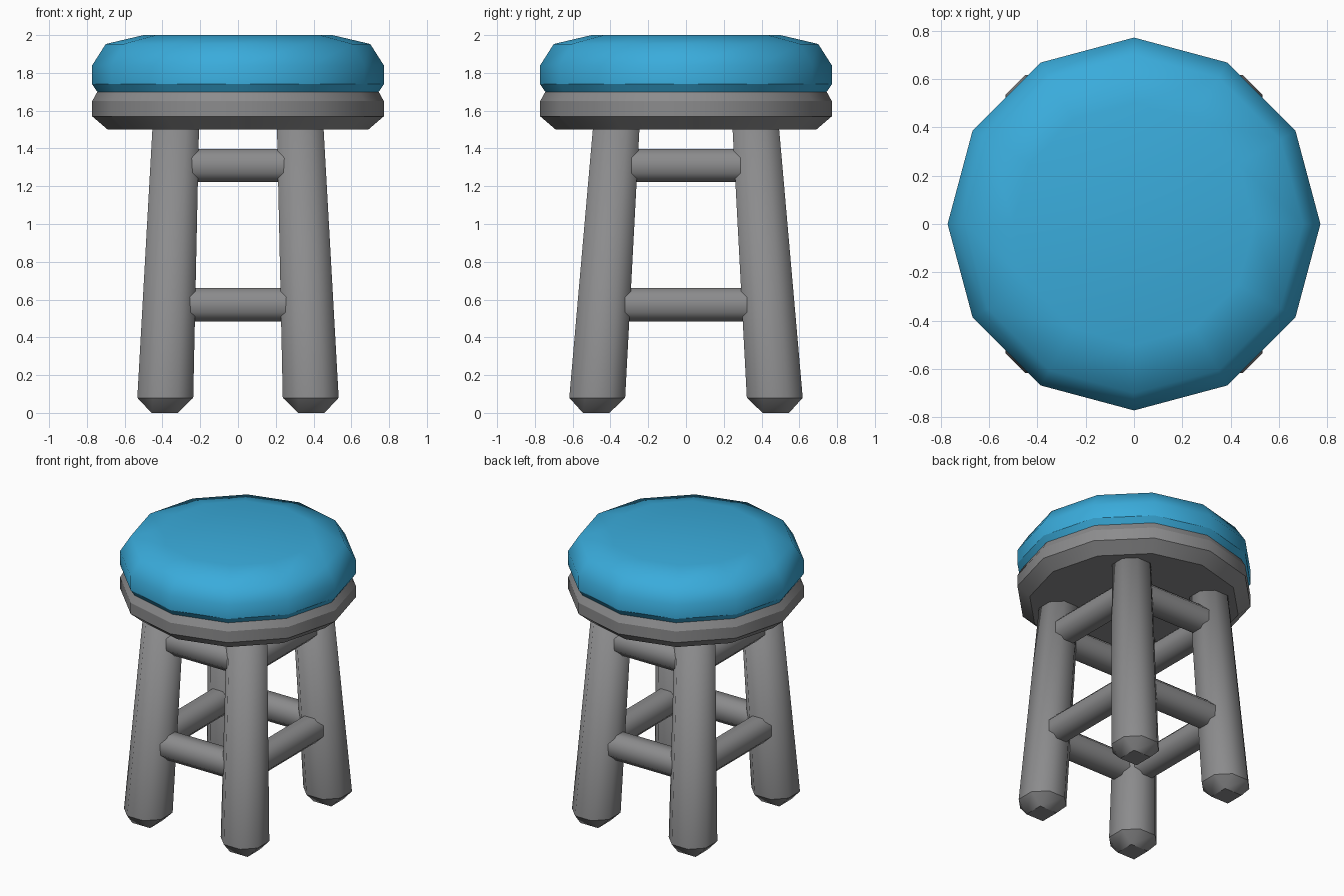
import bpy, bmesh, math
from mathutils import Vector

if "Cube" in bpy.data.objects:
    bpy.data.objects.remove(bpy.data.objects["Cube"])


def material(name, col):
    m = bpy.data.materials.new(name)
    m.diffuse_color = (*col, 1)
    m.use_nodes = True
    m.node_tree.nodes["Principled BSDF"].inputs["Base Color"].default_value = m.diffuse_color
    return m


BLUE = material("cushion blue", (0.042, 0.41, 0.71))
GREY = material("frame grey", (0.26, 0.26, 0.265))


def loft(name, rings, mat, sharp_rings=()):
    """Skin a list of equal-length point rings, cap both ends, smooth the sides."""
    bm = bmesh.new()
    loops = [[bm.verts.new(p) for p in r] for r in rings]
    n = len(rings[0])
    for a, b in zip(loops, loops[1:]):
        for i in range(n):
            j = (i + 1) % n
            bm.faces.new((a[i], a[j], b[j], b[i])).smooth = True
    bm.faces.new(loops[0][::-1]).smooth = True
    bm.faces.new(loops[-1]).smooth = True
    for k in sharp_rings:
        for i in range(n):
            bm.edges.get((loops[k][i], loops[k][(i + 1) % n])).smooth = False
    bmesh.ops.remove_doubles(bm, verts=bm.verts[:], dist=0.0005)
    bmesh.ops.recalc_face_normals(bm, faces=bm.faces[:])
    me = bpy.data.meshes.new(name)
    bm.to_mesh(me)
    bm.free()
    me.materials.append(mat)
    ob = bpy.data.objects.new(name, me)
    bpy.context.collection.objects.link(ob)
    return ob


def disc(r, z, n=12):
    return [Vector((r * math.cos(i * math.tau / n), r * math.sin(i * math.tau / n), z))
            for i in range(n)]


def octagon(h, f):
    """Square of half size h with corners cut so the flats have half length f."""
    return [(h, -f), (h, f), (f, h), (-f, h), (-h, f), (-h, -f), (-f, -h), (f, -h)]


# Seat cushion and seat base
loft("seat_cushion", [disc(r, z) for r, z in
     [(0.745, 1.70), (0.772, 1.74), (0.772, 1.84), (0.70, 1.953), (0.50, 2.0)]],
     BLUE, (0, 1))
loft("seat_base", [disc(r, z) for r, z in
     [(0.69, 1.50), (0.772, 1.57), (0.772, 1.65), (0.745, 1.70)]],
     GREY, (0, 1, 2, 3))


def leg_centre(z):
    t = (z - 0.08) / 1.42
    return 0.385 - 0.055 * t, 0.47 - 0.10 * t


# Splayed legs with chamfered feet
for sx, xn in ((-1, "left"), (1, "right")):
    for sy, yn in ((-1, "front"), (1, "back")):
        rings = []
        for z, h, f in ((0, 0.07, 0.07), (0.08, 0.148, 0.065), (1.52, 0.123, 0.054)):
            cx, cy = leg_centre(z)
            rings.append([Vector((sx * cx + x, sy * cy + y, z)) for x, y in octagon(h, f)])
        loft(f"{yn}_{xn}_leg", rings, GREY, (0, 1))

# Rungs between the legs, two levels on each side
for z, level in ((0.573, "lower"), (1.31, "upper")):
    cx, cy = leg_centre(z)
    for s, xn, yn in ((-1, "left", "front"), (1, "right", "back")):
        prof = octagon(0.088, 0.04)
        loft(f"{level}_{yn}_rung",
             [[Vector((e * cx, s * cy + a, z + b)) for a, b in prof] for e in (-1, 1)],
             GREY, (0, 1))
        loft(f"{level}_{xn}_rung",
             [[Vector((s * cx + a, e * cy, z + b)) for a, b in prof] for e in (-1, 1)],
             GREY, (0, 1))
